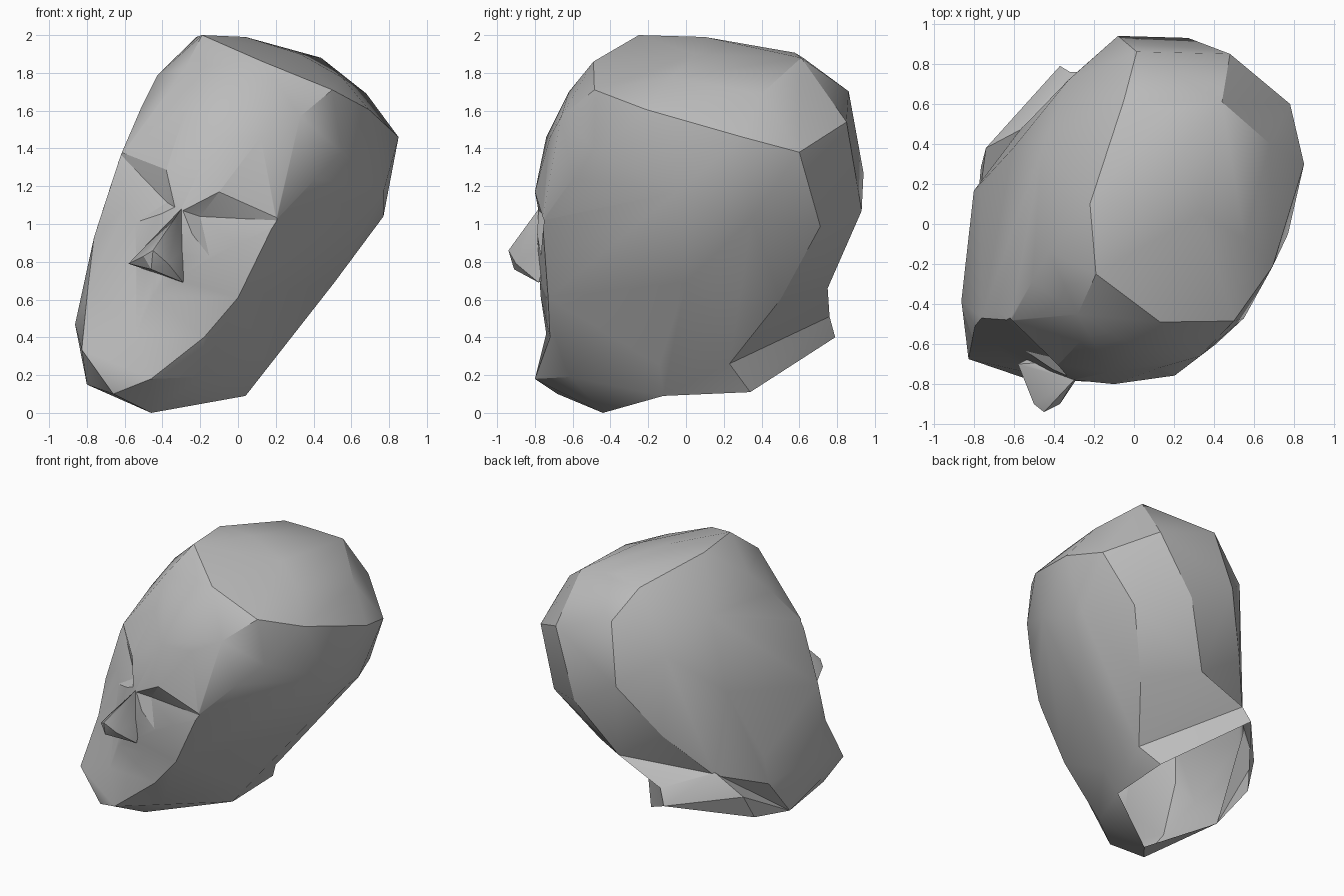
import bpy, bmesh, math
from mathutils import Vector

if "Cube" in bpy.data.objects:
    bpy.data.objects.remove(bpy.data.objects["Cube"], do_unlink=True)

# One plain grey clay
grey = bpy.data.materials.new("clay_grey")
grey.use_nodes = True
grey.diffuse_color = (0.5, 0.5, 0.5, 1)
grey.node_tree.nodes["Principled BSDF"].inputs["Base Color"].default_value = (0.5, 0.5, 0.5, 1)

# The head is tilted, so its symmetry plane is tilted too
SIDE = Vector((0.88, -0.30, -0.37)).normalized()
OFFSET = 0.44


def mirror(p):
    p = Vector(p)
    return p - 2 * (SIDE.dot(p) + OFFSET) * SIDE


def both(points):
    return [Vector(p) for p in points] + [mirror(p) for p in points]


def hull(name, points):
    bm = bmesh.new()
    for p in points:
        bm.verts.new(p)
    res = bmesh.ops.convex_hull(bm, input=bm.verts[:])
    junk = {g for g in res["geom_interior"] + res["geom_unused"]
            if isinstance(g, bmesh.types.BMVert)}
    bmesh.ops.delete(bm, geom=list(junk), context="VERTS")
    bmesh.ops.recalc_face_normals(bm, faces=bm.faces[:])
    me = bpy.data.meshes.new(name)
    bm.to_mesh(me)
    bm.free()
    ob = bpy.data.objects.new(name, me)
    bpy.context.collection.objects.link(ob)
    me.materials.append(grey)
    return ob


def combine(target, tool, operation):
    bpy.ops.object.select_all(action="DESELECT")
    target.select_set(True)
    bpy.context.view_layer.objects.active = target
    mod = target.modifiers.new(tool.name, "BOOLEAN")
    mod.operation, mod.solver, mod.object = operation, "EXACT", tool
    bpy.ops.object.modifier_apply(modifier=mod.name)
    bpy.data.objects.remove(tool, do_unlink=True)


# Points on the middle line (crown, back, forehead, face), then unpaired ones
single = [
    (0.33, 0.05, 1.90), (0.44, 0.61, 1.88), (0.48, 0.85, 1.54),
    (0.27, 0.93, 1.07), (0.03, 0.75, 0.66),
    (0.13, -0.49, 1.86), (0.01, -0.62, 1.70), (-0.12, -0.74, 1.46),
    (-0.30, -0.78, 1.07), (-0.45, -0.77, 0.62), (-0.54, -0.74, 0.42),
    (0.85, 0.30, 1.46), (-0.05, 0.62, 1.88), (0.77, 0.20, 1.04),
    (-0.46, -0.44, 0.00), (-0.80, -0.08, 0.15),
]
# Upper skull, one side
skull = [
    (-0.19, -0.25, 2.00), (-0.22, 0.10, 1.99), (0.04, 0.10, 1.99),
    (0.78, 0.60, 1.38), (-0.08, 0.94, 1.27),
    (0.68, 0.40, 1.69), (0.55, -0.47, 1.38), (0.33, -0.66, 1.57),
    (0.12, -0.72, 1.46), (0.77, -0.05, 1.17), (0.75, 0.35, 1.03),
]
# Face edge, jaw and nape, one side
jaw = [
    (0.41, -0.60, 1.24), (0.20, -0.76, 1.02), (-0.10, -0.80, 1.17),
    (0.12, -0.71, 0.80), (0.00, -0.73, 0.61), (-0.18, -0.72, 0.40),
    (-0.20, -0.61, 0.19),
    (0.04, -0.12, 0.09), (0.15, -0.14, 0.25), (0.51, 0.00, 0.69),
    (0.36, 0.50, 0.60), (0.15, 0.23, 0.26),
]
head = hull("head", [Vector(p) for p in single] + both(skull + jaw))

# Eye sockets, cut under the brow on each side
deep = Vector((-0.20, -0.735, 1.04))
rim = [(-0.29, -0.78, 1.07), (-0.10, -0.80, 1.17), (0.19, -0.75, 1.02), (-0.15, -0.77, 0.82)]
socket = [deep] + [deep + (Vector(p) - deep) * 1.5 for p in rim]
combine(head, hull("left_socket", socket), "DIFFERENCE")
combine(head, hull("right_socket", [mirror(p) for p in socket]), "DIFFERENCE")

# Chin, standing a little proud of the face
chin = hull("chin", both([(-0.46, -0.80, 0.18), (-0.20, -0.61, 0.19), (-0.18, -0.72, 0.40)]) + [
    (-0.54, -0.74, 0.42), (-0.66, -0.68, 0.10), (-0.46, -0.44, 0.00),
    (-0.80, -0.08, 0.15), (-0.40, -0.30, 0.30),
])

# Nose: a wedge from the bridge to the tip and nostrils
nose = hull("nose", [
    (-0.30, -0.78, 1.08), (-0.29, -0.78, 0.69), (-0.58, -0.70, 0.79),
    (-0.45, -0.94, 0.86), (-0.37, -0.90, 0.79), (-0.50, -0.90, 0.83),
    (-0.46, -0.91, 0.76), (-0.38, -0.60, 0.80), (-0.28, -0.68, 1.05),
])

# Nape slope above the neck, and the neck stump running under to the jaw
ledge = [(0.15, 0.23, 0.26), (-0.32, 0.76, 0.51), (-0.57, 0.47, 0.58)]
nape = hull("nape", ledge + [(0.03, 0.75, 0.66), (0.00, 0.30, 0.70)])
neck = hull("neck", ledge + [
    (0.05, 0.34, 0.11), (-0.37, 0.79, 0.40),
    (-0.74, 0.38, 0.41), (-0.765, 0.285, 0.23), (-0.80, -0.08, 0.15),
    (0.04, -0.12, 0.09), (-0.46, -0.44, 0.00),
])
for part in (chin, nose, nape, neck):
    combine(head, part, "UNION")

# The neck is open underneath
bm = bmesh.new()
bm.from_mesh(head.data)
opening = [f for f in bm.faces if f.normal.z < -0.75
           and f.calc_center_median().y > -0.35 and f.calc_center_median().z < 0.4]
bmesh.ops.delete(bm, geom=opening, context="FACES")
bm.to_mesh(head.data)
bm.free()

bpy.ops.object.shade_smooth_by_angle(angle=math.radians(30))
